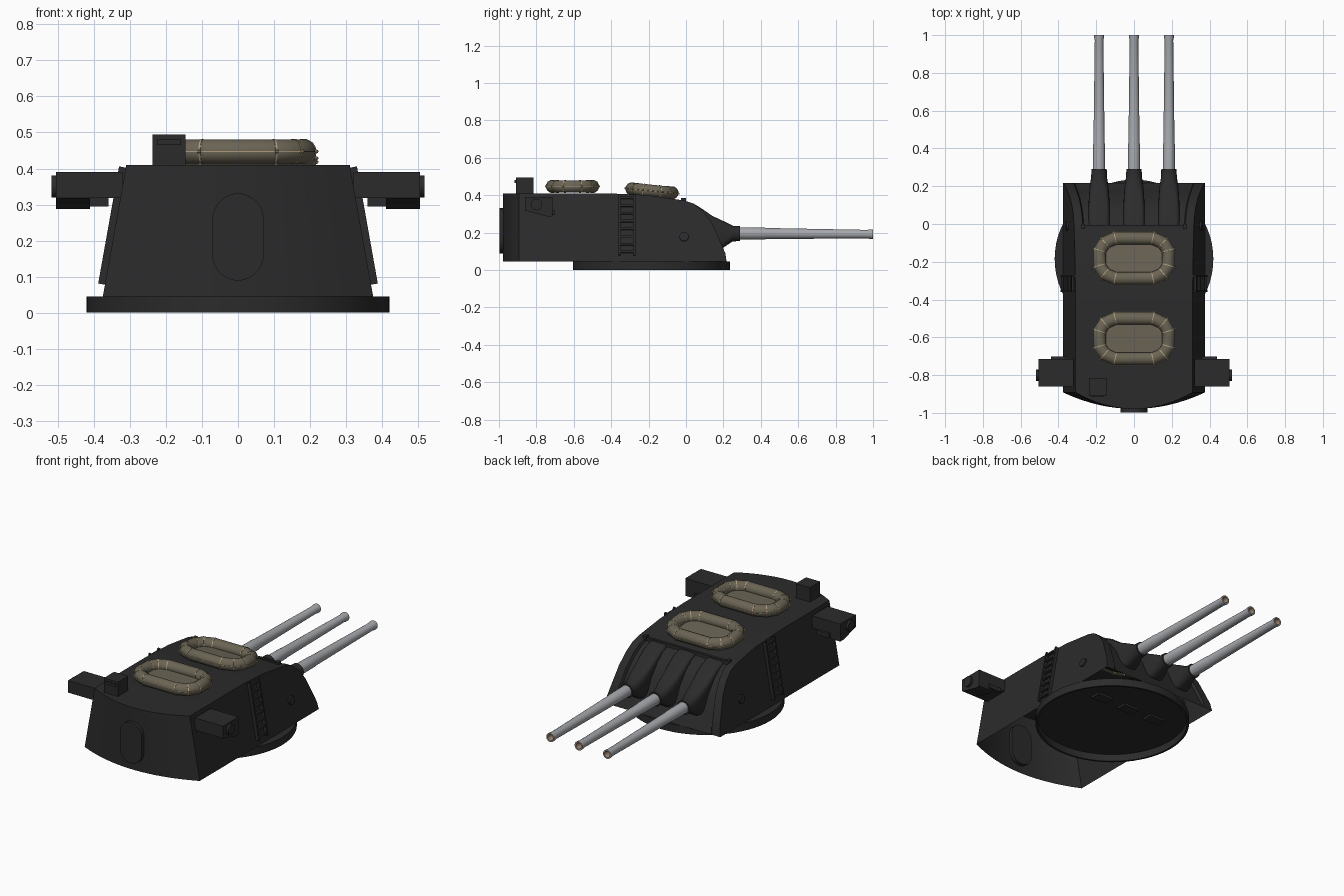
import bpy, bmesh, math
from mathutils import Vector, Matrix

cube = bpy.data.objects.get("Cube")
if cube:
    bpy.data.objects.remove(cube)


def material(name, rgb):
    m = bpy.data.materials.new(name)
    m.use_nodes = True
    m.diffuse_color = (*rgb, 1)
    m.node_tree.nodes["Principled BSDF"].inputs["Base Color"].default_value = (*rgb, 1)
    return m


DARK = material("dark_armour", (.024, .024, .024))
STEEL = material("gun_steel", (.38, .392, .415))
OLIVE = material("raft_olive", (.143, .127, .088))
ROPE = material("rope_tan", (.42, .33, .21))
COPPER = material("muzzle_copper", (.36, .24, .16))


def finish(name, bm, mat, smooth=False, recalc=True):
    if recalc:
        bmesh.ops.recalc_face_normals(bm, faces=bm.faces)
    mesh = bpy.data.meshes.new(name)
    bm.to_mesh(mesh)
    bm.free()
    ob = bpy.data.objects.new(name, mesh)
    bpy.context.collection.objects.link(ob)
    mesh.materials.append(mat)
    if smooth:
        bpy.ops.object.select_all(action='DESELECT')
        ob.select_set(True)
        bpy.context.view_layer.objects.active = ob
        bpy.ops.object.shade_smooth_by_angle(angle=math.radians(35))
    return ob


def add_box(bm, lo, hi, matrix=Matrix()):
    lo, hi = Vector(lo), Vector(hi)
    m = matrix @ Matrix.Translation((lo + hi) / 2) @ Matrix.Diagonal((*(hi - lo), 1))
    bmesh.ops.create_cube(bm, size=1, matrix=m)


def loft(bm, rings, close=False, caps=True):
    """Skin a list of equally sized closed rings."""
    vs = [[bm.verts.new(p) for p in r] for r in rings]
    n = len(vs[0])
    pairs = list(zip(vs, vs[1:])) + ([(vs[-1], vs[0])] if close else [])
    for a, b in pairs:
        for i in range(n):
            bm.faces.new((a[i], a[(i + 1) % n], b[(i + 1) % n], b[i]))
    if caps and not close:
        bm.faces.new(vs[0])
        bm.faces.new(vs[-1])


def circle(x, y, z, rx, rz, n=20, power=1):
    """Ring facing y; a power below 1 squares it off."""
    pts = []
    for i in range(n):
        a = math.tau * (i + .5) / n
        c, s = math.cos(a), math.sin(a)
        pts.append((x + rx * math.copysign(abs(c) ** power, c), y,
                    z + rz * math.copysign(abs(s) ** power, s)))
    return pts


# Turret ring: a hollow drum, open below, with the gun wells showing inside
FLOOR, ROOF = .045, .41
bm = bmesh.new()
rings = []
for r, z in ((.408, FLOOR - .003), (.408, 0), (.42, 0), (.42, FLOOR)):
    rings.append([(r * math.cos(math.tau * i / 64), -.185 + r * math.sin(math.tau * i / 64), z)
                  for i in range(64)])
loft(bm, rings)
finish("turret_ring", bm, DARK, True)
bm = bmesh.new()
for x in (-.185, 0, .185):
    add_box(bm, (x - .05, -.08, .03), (x + .05, -.02, .1))
finish("gun_wells", bm, DARK)


# Armoured gunhouse: sloped sides, bowed rear, open underneath,
# curved front sunk slightly between the two cheeks
def half_width(z):
    return .375 - (z - FLOOR) * .178


def rear_y(t):
    return -.979 + .087 * t * t


COLS = [-1, -.86, -.84] + [i / 8 for i in range(-6, 7)] + [.84, .86, 1]
STATIONS = [(-.42, ROOF), (-.2, .4), (-.02, .373), (-.01, .371), (.04, .355), (.09, .315),
            (.14, .25), (.18, .16), (.21, .09), (.217, FLOOR)]


def front_point(t, y, z):
    x = t * half_width(z)
    if abs(t) < .85 and y > -.015 and z > FLOOR:
        y, z = y - .008 * (y > 0), z - .016
    return x, y, z


bm = bmesh.new()
rows = [[bm.verts.new((t * half_width(z), rear_y(t), z)) for t in COLS] for z in (FLOOR, ROOF)]
rows += [[bm.verts.new(front_point(t, y, z)) for t in COLS] for y, z in STATIONS]
for a, b in zip(rows, rows[1:]):
    for i in range(len(COLS) - 1):
        bm.faces.new((a[i], a[i + 1], b[i + 1], b[i]))
bm.faces.new([r[0] for r in rows])
bm.faces.new([r[-1] for r in reversed(rows)])
finish("gunhouse", bm, DARK, True, recalc=False)

# Guns: squared shroud (y, bottom, top, half width, squareness), barrel and bore
SHROUD = [(-.01, .2, .371, .057, .3), (.04, .17, .356, .057, .3), (.09, .14, .325, .056, .3),
          (.14, .12, .29, .054, .35), (.2, .12, .262, .05, .55), (.25, .153, .237, .042, 1),
          (.29, .154, .236, .041, 1)]
BARREL = [(.27, .033), (.42, .032), (.43, .03), (.97, .023), (.985, .026), (1, .026),
          (1, .018), (.95, .015)]
for name, x in (("right", -.185), ("middle", 0), ("left", .185)):
    bm = bmesh.new()
    loft(bm, [circle(x, y, (lo + hi) / 2, w, (hi - lo) / 2, 24, p) for y, lo, hi, w, p in SHROUD])
    finish(name + "_gun_shroud", bm, DARK, True)

    bm = bmesh.new()
    loft(bm, [circle(x, y, .196 - .006 * (y - .27), r, r) for y, r in BARREL])
    barrel = finish(name + "_gun_barrel", bm, STEEL, True)
    barrel.data.materials.append(COPPER)
    barrel.data.materials.append(DARK)
    for f in barrel.data.polygons:
        off = math.hypot(f.center.x - x, f.center.z - .192)
        if f.center.y > .94 and off < .0215:
            f.material_index = 2 if off < .005 else 1

# Rail above the gun ports
bm = bmesh.new()
add_box(bm, (-.28, -.02, .36), (.28, -.005, .378))
for s in (-1, 1):
    add_box(bm, (s * .27 - .01, -.026, .36), (s * .27 + .01, 0, .386))
finish("gun_port_rail", bm, DARK)

# Rear door, a raised capsule plate
bm = bmesh.new()
capsule = []
for i in range(24):
    a = math.tau * (i + .5) / 24
    capsule.append((.071 * math.cos(a), .21 + math.copysign(.05, math.sin(a)) + .071 * math.sin(a)))
loft(bm, [[(px, y, pz) for px, pz in capsule] for y in (-.955, -.998)])
finish("rear_door", bm, DARK, True)

# Roof sight box with a slit cover
bm = bmesh.new()
add_box(bm, (-.237, -.91, .4), (-.145, -.815, .495))
finish("sight_box", bm, DARK)
bm = bmesh.new()
add_box(bm, (-.225, -.917, .465), (-.158, -.909, .481))
finish("sight_slit", bm, DARK)

for s, side in ((1, "left"), (-1, "right")):
    # Rangefinder ear: wedge housing, upper arm, bracket and end window
    bm = bmesh.new()
    wedge = [(-.86, .39), (-.715, .39), (-.715, .287), (-.745, .287), (-.86, .318)]
    loft(bm, [[(s * x, y, z) for y, z in wedge] for x in (.41, .505)])
    add_box(bm, (s * .365 - .045, -.86, .318), (s * .365 + .045, -.715, .39))
    add_box(bm, (s * .4 - .04, -.72, .295), (s * .4 + .04, -.702, .32))
    finish(side + "_rangefinder", bm, DARK)
    bm = bmesh.new()
    bmesh.ops.create_cone(bm, cap_ends=True, segments=20, radius1=.031, radius2=.031, depth=.03,
                          matrix=Matrix.Translation((s * .503, -.8, .35)) @ Matrix.Rotation(math.pi / 2, 4, 'Y'))
    finish(side + "_rangefinder_window", bm, DARK, True)

    # Ladder fixed along the sloped side
    lean = Matrix.Translation((s * half_width(.24), -.315, .24)) @ Matrix.Rotation(-s * math.atan(.178), 4, 'Y')
    bm = bmesh.new()
    for y in (-.04, .04):
        add_box(bm, (s * .007 - .012, y - .005, -.165), (s * .007 + .012, y + .005, .165), lean)
    for i in range(8):
        z = -.147 + i * .042
        add_box(bm, (s * .01 - .007, -.04, z - .006), (s * .01 + .007, .04, z + .006), lean)
    finish(side + "_ladder", bm, DARK)

    # Round side boss
    bm = bmesh.new()
    bmesh.ops.create_cone(bm, cap_ends=True, segments=20, radius1=.025, radius2=.025, depth=.02,
                          matrix=Matrix.Translation((s * half_width(.178), -.01, .178))
                          @ Matrix.Rotation(math.pi / 2 - s * math.atan(.178), 4, 'Y'))
    finish(side + "_side_boss", bm, DARK, True)

# Life rafts: rounded oval tube, floor, lashings and grab rope
quarter = [(.182, .04), (.155, .082), (.1, .107)]
path = []
for sx, sy in ((1, 1), (-1, 1), (-1, -1), (1, -1)):
    pts = [Vector((sx * x, sy * y, 0)) for x, y in quarter]
    path += pts if sx * sy > 0 else pts[::-1]
N = len(path)
mitres = []
for i, p in enumerate(path):
    d0, d1 = (p - path[i - 1]).normalized(), (path[(i + 1) % N] - p).normalized()
    t = (d0 + d1).normalized()
    mitres.append(Vector((t.y, -t.x, 0)) / t.dot(d1))


def section(i, radius, offset=0, slide=0, n=12):
    """Cross-section of the raft tube at one path point."""
    p, m = path[i], mitres[i]
    along = Vector((-m.y, m.x, 0)).normalized()
    angles = [math.tau * (k + .5) / n for k in range(n)]
    return [p + along * slide + m * (offset + radius * math.cos(a)) + Vector((0, 0, radius * math.sin(a)))
            for a in angles]


for name, y, z, tilt in (("rear_raft", -.607, .447, 0), ("front_raft", -.182, .423, -.1)):
    place = Matrix.Translation((0, y, z)) @ Matrix.Rotation(tilt, 4, 'X')
    bm = bmesh.new()
    loft(bm, [section(i, .034) for i in range(N)], close=True)
    finish(name + "_tube", bm, OLIVE, True).matrix_world = place
    bm = bmesh.new()
    loft(bm, [[p + Vector((0, 0, h)) for p in path] for h in (-.02, -.008)])
    finish(name + "_floor", bm, OLIVE).matrix_world = place
    bm = bmesh.new()
    for i in range(N):
        loft(bm, [section(i, r, 0, w) for w, r in ((-.0025, .032), (-.0025, .0355), (.0025, .0355), (.0025, .032))],
             caps=False)
        knot = path[i] + mitres[i] * .036
        bmesh.ops.create_icosphere(bm, subdivisions=1, radius=.006, matrix=Matrix.Translation(knot))
    loft(bm, [section(i, .0018, .034, 0, 6) for i in range(N)], close=True)
    finish(name + "_ropes", bm, ROPE).matrix_world = place
